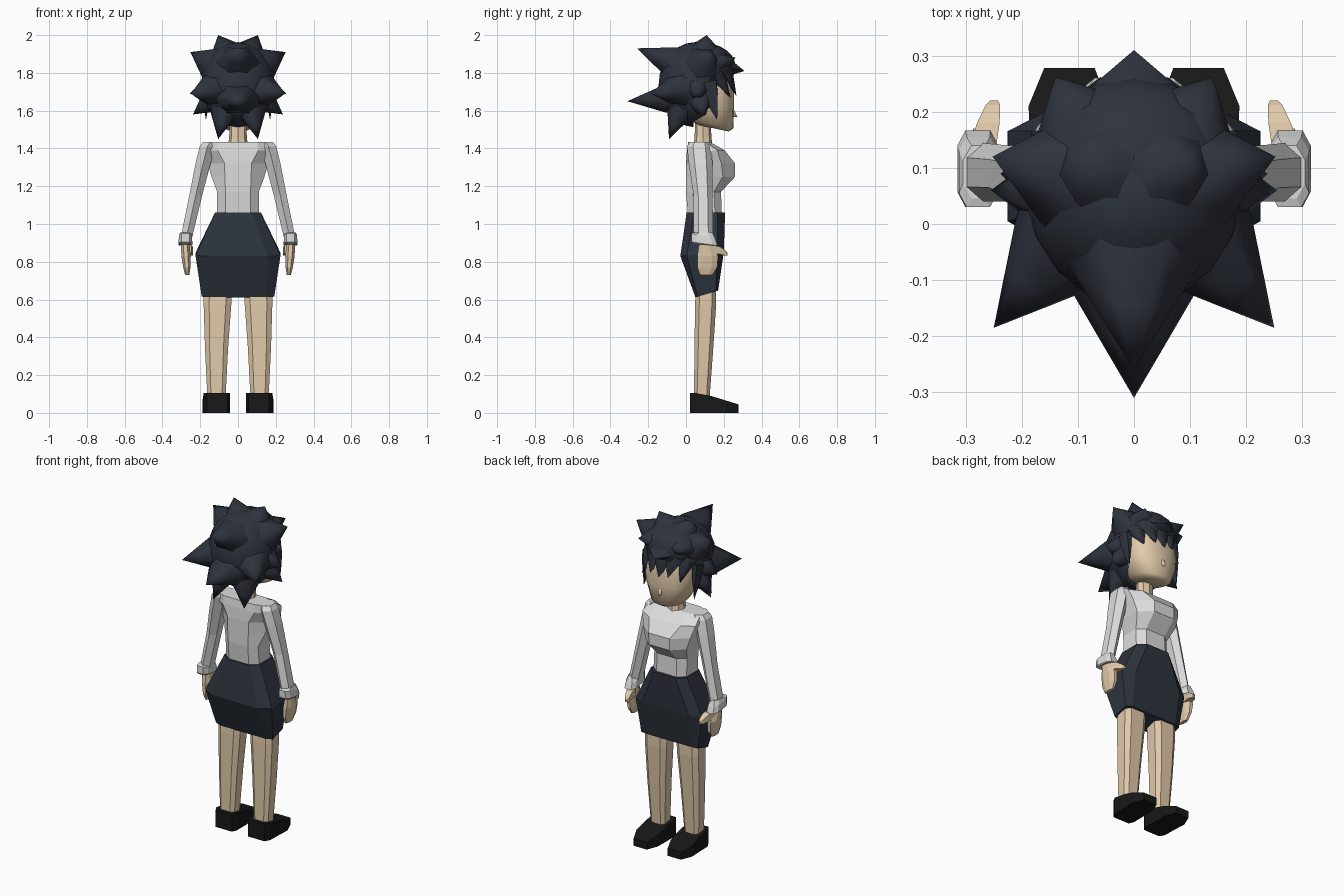
import bpy, bmesh, math
from mathutils import Vector, Matrix

if "Cube" in bpy.data.objects:
    bpy.data.objects.remove(bpy.data.objects["Cube"])


def material(name, rgb):
    m = bpy.data.materials.new(name)
    m.diffuse_color = (*rgb, 1)
    m.use_nodes = True
    m.node_tree.nodes["Principled BSDF"].inputs["Base Color"].default_value = m.diffuse_color
    return m


SKIN = material("skin tan", (0.75, 0.59, 0.40))
SHIRT = material("shirt grey", (0.72, 0.72, 0.72))
SKIRT = material("skirt navy", (0.026, 0.034, 0.047))
HAIR = material("hair navy", (0.027, 0.033, 0.046))
SHOE = material("shoe black", (0.009, 0.009, 0.009))


def finish(name, bm, mat, smooth=None):
    bmesh.ops.recalc_face_normals(bm, faces=bm.faces)
    me = bpy.data.meshes.new(name)
    bm.to_mesh(me)
    bm.free()
    me.materials.append(mat)
    if smooth:
        me.shade_smooth()
        me.set_sharp_from_angle(angle=math.radians(smooth))
    ob = bpy.data.objects.new(name, me)
    bpy.context.collection.objects.link(ob)
    return ob


def octagon(z, x0, x1, y0, y1, cut=0.28, tilt=0.0):
    """Horizontal rectangle with cut corners; tilt raises the +y side."""
    dx, dy = (x1 - x0) * cut, (y1 - y0) * cut
    pts = [(x0 + dx, y0), (x1 - dx, y0), (x1, y0 + dy), (x1, y1 - dy),
           (x1 - dx, y1), (x0 + dx, y1), (x0, y1 - dy), (x0, y0 + dy)]
    return [Vector((x, y, z + tilt * (y - y0) / (y1 - y0))) for x, y in pts]


def hexagon(z, x0, x1, y0, y1):
    """Six-sided limb section with points at front and back."""
    m, dy = (x0 + x1) / 2, (y1 - y0) * .25
    pts = [(m, y0), (x1, y0 + dy), (x1, y1 - dy), (m, y1), (x0, y1 - dy), (x0, y0 + dy)]
    return [Vector((x, y, z)) for x, y in pts]


def oval(z, hw, y0, y1, n=20, tilt=0.0, power=0.85):
    """Slightly squared ellipse."""
    cy, ry = (y0 + y1) / 2, (y1 - y0) / 2
    out = []
    for i in range(n):
        c, s = math.cos(math.tau * i / n), math.sin(math.tau * i / n)
        c, s = (math.copysign(abs(v) ** power, v) for v in (c, s))
        out.append(Vector((hw * c, cy + ry * s, z + tilt * (s + 1) / 2)))
    return out


def add_loft(bm, rings, mirror=1):
    vs = [[bm.verts.new((p.x * mirror, p.y, p.z)) for p in r] for r in rings]
    n = len(vs[0])
    for a, b in zip(vs, vs[1:]):
        for i in range(n):
            j = (i + 1) % n
            bm.faces.new((a[i], a[j], b[j], b[i]))
    bm.faces.new(vs[0])
    bm.faces.new(vs[-1])


def loft(name, rings, mat, mirror=1, smooth=None):
    bm = bmesh.new()
    add_loft(bm, rings, mirror)
    return finish(name, bm, mat, smooth)


def add_spike(bm, base, tip, w, h, sides=6):
    """Hair spike with a tapering body; w is sideways and h upright half-size."""
    base, tip = Vector(base), Vector(tip)
    d = (tip - base).normalized()
    side = d.cross(Vector((0, 0, 1)))
    side = side.normalized() if side.length > 0.1 else Vector((1, 0, 0))
    up = side.cross(d).normalized()
    rings = []
    for t, s in ((0, 1.0), (0.35, 0.76), (0.65, 0.41)):
        c = base.lerp(tip, t)
        rings.append([bm.verts.new(c + side * w * s * math.cos(math.tau * i / sides)
                                   + up * h * s * math.sin(math.tau * i / sides))
                      for i in range(sides)])
    end = bm.verts.new(tip)
    bm.faces.new(rings[0])
    for i in range(sides):
        j = (i + 1) % sides
        for a, b in zip(rings, rings[1:]):
            bm.faces.new((a[i], a[j], b[j], b[i]))
        bm.faces.new((rings[-1][i], rings[-1][j], end))


# Torso and skirt
loft("shirt_body", [
    octagon(1.05, -.112, .112, .01, .19, .2), octagon(1.17, -.11, .11, .0, .185, .2),
    octagon(1.25, -.14, .14, .0, .26, .25), octagon(1.32, -.16, .16, .0, .26, .28),
    octagon(1.39, -.18, .18, .005, .205, .2), octagon(1.435, -.17, .17, .012, .125, .2)], SHIRT)
loft("skirt", [
    octagon(.612, -.192, .192, .05, .17, .1, .035), octagon(.83, -.225, .225, -.03, .2, .15, .02),
    octagon(1.06, -.122, .122, .003, .207, .2)], SKIRT)

# Neck, head and nose
loft("neck", [oval(1.42, .052, .04, .14, 8), oval(1.455, .047, .045, .135, 8),
              oval(1.56, .043, .05, .13, 8)], SKIN)
loft("head", [
    oval(1.525, .06, .06, .225, tilt=-.035), oval(1.55, .108, .025, .25, tilt=-.045),
    oval(1.62, .15, .0, .255), oval(1.70, .158, -.01, .255), oval(1.80, .14, -.005, .235),
    oval(1.87, .075, .04, .18)], SKIN, smooth=60)
bm = bmesh.new()
add_spike(bm, (0, .225, 1.595), (0, .272, 1.567), .025, .035, 6)
finish("nose", bm, SKIN, smooth=80)

for s, side in ((1, "right"), (-1, "left")):
    # Sleeve and turned-up cuff
    loft("sleeve_" + side, [
        hexagon(.92, .245, .305, .04, .145), hexagon(1.15, .19, .258, .04, .14),
        hexagon(1.32, .145, .225, .015, .14), hexagon(1.41, .12, .203, .005, .135),
        hexagon(1.435, .11, .185, .02, .125)], SHIRT, s)
    loft("cuff_" + side, [
        octagon(.895, .25, .31, .04, .16, .2, -.01), octagon(.905, .242, .315, .03, .167, .2, -.02),
        octagon(.95, .243, .312, .03, .155, .2, -.03), octagon(.955, .25, .305, .045, .14)], SHIRT, s)
    # Hand with thumb
    bm = bmesh.new()
    add_loft(bm, [octagon(.73, .258, .28, .075, .14), octagon(.77, .252, .29, .06, .165),
                  octagon(.83, .25, .30, .06, .17), octagon(.90, .258, .302, .07, .13)], s)
    thumb = [(.13, .865, .025), (.18, .86, .020), (.212, .845, .013), (.22, .84, .007)]
    add_loft(bm, [[Vector((.272 - (y - .13) * .25 + r * a, y, z + r * b))
                   for a, b in ((-1, -1), (1, -1), (1, 1), (-1, 1))] for y, z, r in thumb], s)
    finish("hand_" + side, bm, SKIN)
    # Leg
    loft("leg_" + side, [
        octagon(.08, .066, .162, .042, .125, .2), octagon(.35, .052, .175, .045, .145, .2),
        octagon(.58, .035, .182, .048, .16, .2), octagon(.70, .03, .18, .055, .16, .2)], SKIN, s)
    # Shoe: stations from heel to toe (y, inner x, outer x, top z)
    rings = [[Vector((x0, y, 0)), Vector((x1, y, 0)),
              Vector((x1, y, z)), Vector((x0, y, z))]
             for y, x0, x1, z in ((.02, .055, .165, .105), (.05, .043, .182, .105),
                                  (.13, .043, .184, .09), (.21, .045, .188, .066),
                                  (.278, .07, .16, .045))]
    loft("shoe_" + side, rings, SHOE, s)

# Hair: rounded mass opened over the face, a crown over the brow, spikes all round
bm = bmesh.new()
for centre, radii in (((0, .05, 1.738), (.195, .195, .225)), ((0, .095, 1.83), (.175, .168, .128))):
    r = bmesh.ops.create_uvsphere(bm, u_segments=16, v_segments=12, radius=1,
                                  matrix=Matrix.Translation(centre) @ Matrix.Diagonal((*radii, 1)))
    if radii[2] > .2:
        for v in r["verts"]:
            if v.co.z < 1.76:
                v.co.y = min(v.co.y, .135)
            if v.co.z < 1.56:
                v.co.y = min(v.co.y, .04)
central = [  # base, tip, half width, half height
    ((0, .02, 1.82), (0, -.26, 1.93), .15, .125),
    ((0, -.01, 1.67), (0, -.31, 1.65), .15, .11),
    ((0, .16, 1.84), (0, .31, 1.81), .15, .08),
    ((0, .21, 1.80), (0, .267, 1.68), .07, .04)]
paired = [
    ((.04, .09, 1.86), (.105, .11, 2.0), .13, .13),
    ((.08, .08, 1.82), (.252, .12, 1.91), .13, .13),
    ((.07, .03, 1.72), (.25, -.185, 1.69), .13, .12),
    ((.10, .06, 1.73), (.255, .06, 1.69), .10, .10),
    ((.10, .07, 1.68), (.238, .09, 1.58), .09, .09),
    ((.06, -.01, 1.65), (.105, -.09, 1.45), .10, .08),
    ((.07, .13, 1.84), (.14, .262, 1.88), .13, .08),
    ((.165, .11, 1.75), (.17, .165, 1.55), .03, .06),
    ((.06, .20, 1.80), (.06, .262, 1.69), .06, .04),
    ((.115, .16, 1.79), (.125, .235, 1.67), .06, .045)]
for b, t, w, h in central:
    add_spike(bm, b, t, w, h)
for b, t, w, h in paired:
    for s in (1, -1):
        add_spike(bm, (b[0] * s, b[1], b[2]), (t[0] * s, t[1], t[2]), w, h)
finish("hair", bm, HAIR, smooth=70)
